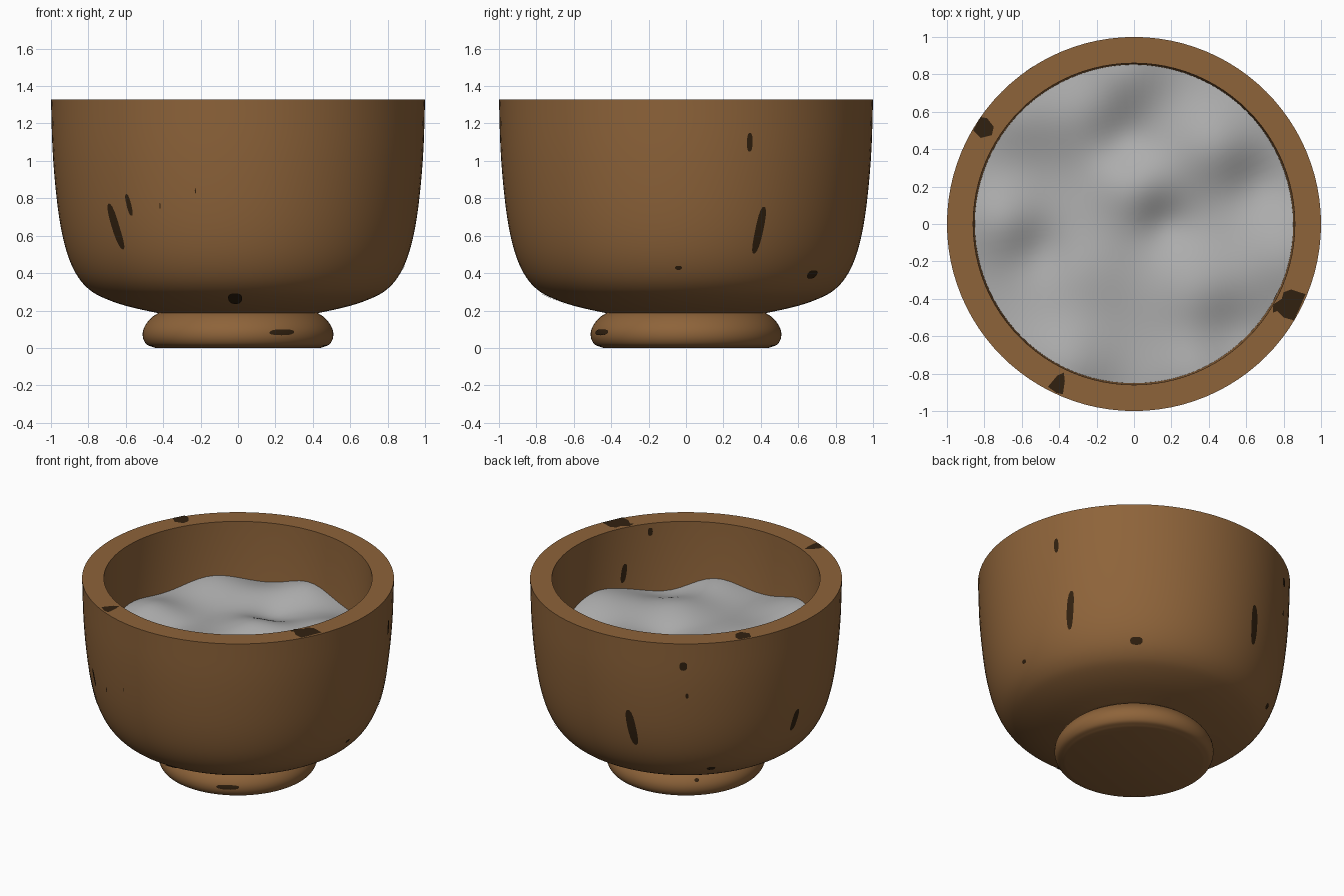
import bpy, bmesh, math
from mathutils import Vector

if "Cube" in bpy.data.objects:
    bpy.data.objects.remove(bpy.data.objects["Cube"])


def material(name, rgb):
    m = bpy.data.materials.new(name)
    m.diffuse_color = (*rgb, 1)
    m.use_nodes = True
    m.node_tree.nodes["Principled BSDF"].inputs["Base Color"].default_value = m.diffuse_color
    return m


BROWN = material("brown_wood", (0.27, 0.126, 0.042))
DARK = material("dark_knot", (0.031, 0.015, 0.005))
GREY = material("grey_filling", (0.42, 0.42, 0.42))


def finish(bm, name, mat, angle=35):
    me = bpy.data.meshes.new(name)
    bm.to_mesh(me)
    bm.free()
    ob = bpy.data.objects.new(name, me)
    bpy.context.collection.objects.link(ob)
    me.materials.append(mat)
    bpy.ops.object.select_all(action='DESELECT')
    ob.select_set(True)
    bpy.context.view_layer.objects.active = ob
    bpy.ops.object.shade_smooth_by_angle(angle=math.radians(angle))
    return ob


def smooth(pts, n=4):
    """Catmull-Rom curve through (radius, z) points."""
    p = [Vector(q) for q in pts]
    p = [2 * p[0] - p[1]] + p + [2 * p[-1] - p[-2]]
    out = []
    for a, b, c, d in zip(p, p[1:], p[2:], p[3:]):
        for i in range(n):
            t = i / n
            out.append(0.5 * (2 * b + (c - a) * t + (2 * a - 5 * b + 4 * c - d) * t * t
                              + (3 * b - a - 3 * c + d) * t ** 3))
    return out + [p[-2]]


def lathe(name, profile, mat, seg=96):
    """Revolve a profile whose first and last points lie on the axis."""
    bm = bmesh.new()
    rings = []
    for r, z in profile:
        if r < 1e-5:
            rings.append([bm.verts.new((0, 0, z))] * seg)
        else:
            rings.append([bm.verts.new((r * math.cos(math.tau * i / seg),
                                        r * math.sin(math.tau * i / seg), z)) for i in range(seg)])
    for a, b in zip(rings, rings[1:]):
        for i in range(seg):
            j = (i + 1) % seg
            bm.faces.new(list(dict.fromkeys((a[i], a[j], b[j], b[i]))))
    bmesh.ops.recalc_face_normals(bm, faces=bm.faces[:])
    return finish(bm, name, mat)


# Bowl: rounded outside, thick flat rim, hollow inside
outer = smooth([(0.40, 0.18), (0.60, 0.225), (0.735, 0.275), (0.81, 0.325), (0.868, 0.40),
                (0.915, 0.51), (0.95, 0.66), (0.975, 0.85), (0.992, 1.07), (1.0, 1.327)])
inner = [(0.86, 1.327), (0.85, 0.85), (0.80, 0.55), (0.65, 0.36), (0.40, 0.30), (0, 0.29)]
lathe("bowl", [(0, 0.17)] + [tuple(p) for p in outer] + inner, BROWN)

# Foot: rounded disc
foot = smooth([(0.455, 0.005), (0.488, 0.018), (0.507, 0.05), (0.508, 0.09), (0.49, 0.13),
               (0.455, 0.168), (0.41, 0.195)])
lathe("foot", [(0, 0.0), (0.44, 0.0)] + [tuple(p) for p in foot] + [(0, 0.195)], BROWN)

# Filling: lumpy surface made of soft bumps (x, y, height, spread)
BUMPS = [(-0.63, 0.60, .08, .20), (-0.04, 0.84, .09, .17), (-0.28, 0.58, .05, .17),
         (0.43, 0.42, .09, .19), (0.0, 0.20, .08, .18), (-0.70, 0.02, .08, .17),
         (0.34, -0.36, .07, .20), (-0.36, -0.76, .10, .20), (0.82, -0.18, .07, .20),
         (0.33, -0.80, .07, .18), (-0.25, -0.25, .05, .22), (0.17, 0.0, -.05, .12),
         (0.66, 0.22, -.05, .14), (-0.05, 0.45, -.05, .13), (-0.5, -0.14, -.04, .13),
         (0.52, -0.58, -.05, .16)]


def fill_z(x, y):
    return 0.87 + sum(h * math.exp(-((x - a) ** 2 + (y - b) ** 2) / (2 * s * s) * 1.3)
                      for a, b, h, s in BUMPS)


lathe("filling", [(0, 0)] + [(0.853 * i / 30, 0) for i in range(1, 31)], GREY)
fill = bpy.data.objects["filling"].data
for v in fill.vertices:
    v.co.z = fill_z(v.co.x, v.co.y)
if fill.polygons[0].normal.z < 0:
    fill.flip_normals()


def knot(name, profile, theta, z0, w, h, lean=0.0, side=1):
    """Thin oval patch hugging a lathed wall; w, h are half sizes, lean shifts the top."""
    pts = sorted(profile, key=lambda p: p[1])

    def wall(z):
        for (r1, z1), (r2, z2) in zip(pts, pts[1:]):
            if z <= z2:
                break
        n = Vector((z2 - z1, r1 - r2)).normalized() * 0.004 * side
        return r1 + (r2 - r1) * (z - z1) / (z2 - z1) + n.x, z + n.y

    bm = bmesh.new()
    r0, seg, rows = wall(z0)[0], 20, 4

    def point(k, i):
        c, s = math.cos(math.tau * i / seg), math.sin(math.tau * i / seg)
        # slightly squared oval
        q = k / rows * (1 + 0.08 * (2 * c * s) ** 2)
        r, z = wall(z0 + h * s * q)
        a = math.radians(theta) + (w * c * q + lean * s * q) / r0
        return bm.verts.new((r * math.cos(a), r * math.sin(a), z))

    rings = [[point(0, 0)] * seg] + [[point(k, i) for i in range(seg)] for k in range(1, rows + 1)]
    for a, b in zip(rings, rings[1:]):
        for i in range(seg):
            j = (i + 1) % seg
            f = list(dict.fromkeys((a[i], b[i], b[j], a[j])))
            bm.faces.new(f if side > 0 else f[::-1])
    finish(bm, name, DARK, 60)


# Knots on the outside wall: angle, height, half width, half height, lean
OUTSIDE = [(226.5, 0.65, .029, .122, -.03), (233, 0.765, .016, .058, -.012),
           (244.5, 0.76, .004, .015, 0), (256.5, 0.84, .003, .015, 0),
           (268.8, 0.267, .037, .028, 0), (20, 1.10, .016, .05, 0),
           (24.4, 0.63, .024, .125, .018), (-2.6, 0.43, .018, .011, 0),
           (51, 0.395, .040, .022, 0), (124, 1.167, .025, .030, 0),
           (125.4, 0.953, .010, .018, 0), (103.7, 0.686, .030, .13, -.018),
           (172.4, 0.624, .026, .075, .014), (135.8, 0.375, .028, .014, 0)]
for k, args in enumerate(OUTSIDE):
    knot(f"wall_knot_{k + 1}", outer, *args)

# Knots on the inside wall and the foot
knot("inner_knot_1", inner[:3], -39.5, 1.27, .016, .028, 0, -1)
knot("inner_knot_2", inner[:3], -27, 1.01, .02, .065, -.01, -1)
knot("foot_knot_1", foot, 297.5, 0.083, .074, .015, .006)
knot("foot_knot_2", foot, 133, 0.125, .014, .010)

# Knots on the flat rim, as small outlines
RIM = [[(-.86, .50), (-.82, .46), (-.76, .475), (-.75, .52), (-.785, .565), (-.82, .572)],
       [(.745, -.43), (.79, -.40), (.80, -.365), (.84, -.35), (.917, -.375), (.885, -.45),
        (.855, -.515), (.80, -.50), (.765, -.465), (.742, -.475)],
       [(-.46, -.87), (-.41, -.81), (-.375, -.795), (-.37, -.84), (-.38, -.91), (-.415, -.903)]]
for k, outline in enumerate(RIM):
    bm = bmesh.new()
    f = bm.faces.new([bm.verts.new((x, y, 1.331)) for x, y in outline])
    f.normal_update()
    if f.normal.z < 0:
        f.normal_flip()
    finish(bm, f"rim_knot_{k + 1}", DARK)
